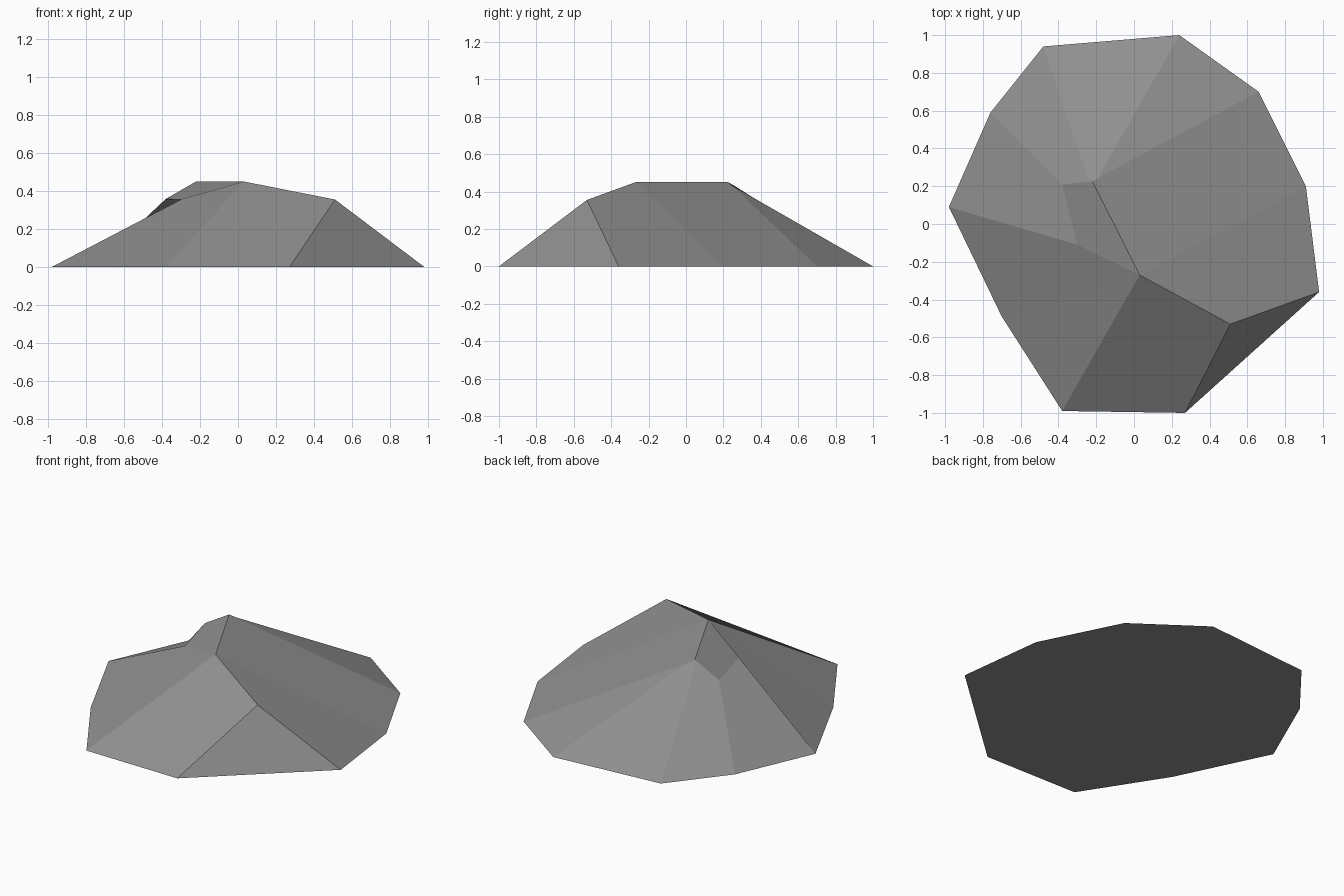
import bpy
import bmesh

if "Cube" in bpy.data.objects:
    bpy.data.objects.remove(bpy.data.objects["Cube"])

# Low faceted mound: ten-sided footprint rising to a crooked ridge
EAVES = [(0.27, -1.0), (0.98, -0.36), (0.91, 0.20), (0.66, 0.70), (0.24, 1.0),
         (-0.48, 0.94), (-0.76, 0.59), (-0.98, 0.09), (-0.70, -0.49), (-0.38, -0.99)]
RIDGE = {
    "front": (0.03, -0.27, 0.45),
    "back": (-0.22, 0.225, 0.45),
    "hip": (0.51, -0.53, 0.355),
    "valley": (-0.30, -0.11, 0.355),
    "spur": (-0.38, 0.21, 0.358),
    "tip_left": (-0.25, 0.265, 0.427),
    "tip_right": (-0.19, 0.245, 0.433),
}
# Upper corners of the slope above each footprint side, in order
SLOPES = [
    ["hip"],
    ["front", "hip"],
    ["tip_right", "back", "front"],
    ["tip_right"],
    ["tip_left", "back", "tip_right"],
    ["spur", "back", "tip_left"],
    ["valley", "spur"],
    ["front", "valley"],
    ["front"],
    ["hip", "front"],
]

bm = bmesh.new()
base = [bm.verts.new((x, y, 0)) for x, y in EAVES]
top = {name: bm.verts.new(p) for name, p in RIDGE.items()}

# Flat underside
bm.faces.new(base[::-1])

# Slopes around the footprint
for i, names in enumerate(SLOPES):
    upper = [top[n] for n in names]
    bm.faces.new([base[i], base[(i + 1) % len(base)]] + upper)

# Inner saddle between the spur and the ridge
bm.faces.new([top[n] for n in ("spur", "valley", "front", "back")])
bmesh.ops.recalc_face_normals(bm, faces=bm.faces)

mesh = bpy.data.meshes.new("faceted_mound")
bm.to_mesh(mesh)
bm.free()
mound = bpy.data.objects.new("faceted_mound", mesh)
bpy.context.collection.objects.link(mound)

# Single grey colour
grey = bpy.data.materials.new("stone_grey")
grey.diffuse_color = (0.28, 0.28, 0.28, 1)
grey.use_nodes = True
grey.node_tree.nodes["Principled BSDF"].inputs["Base Color"].default_value = grey.diffuse_color
mesh.materials.append(grey)
